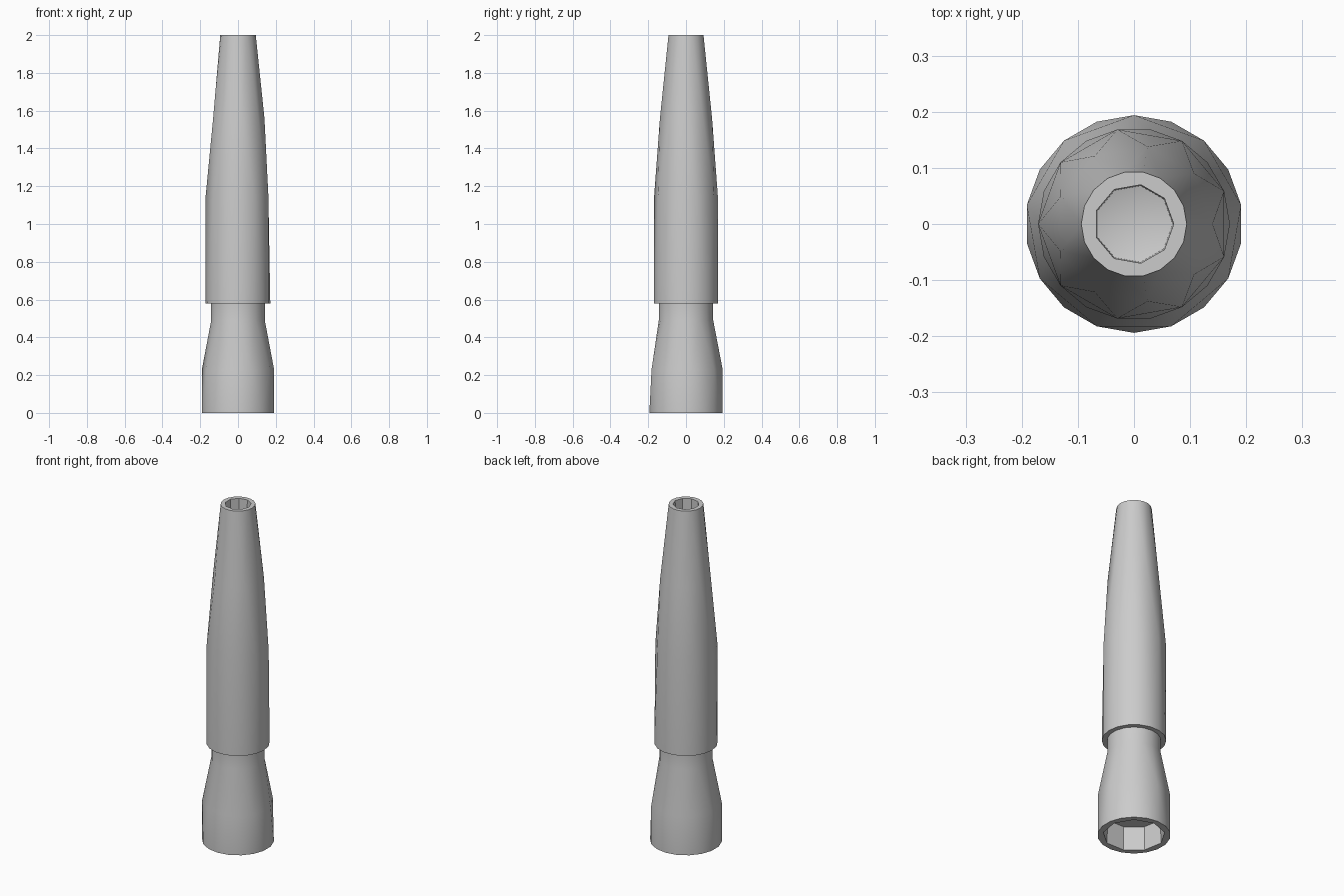
import bpy, bmesh, math

if "Cube" in bpy.data.objects:
    bpy.data.objects.remove(bpy.data.objects["Cube"])


def lathe(name, rings):
    """Stitch rings (radius, z, sides, first angle in degrees) in order.
    Neighbouring rings may have different side counts; 1 side is a tip."""
    bm = bmesh.new()
    loops = []
    for r, z, n, phase in rings:
        angles = [phase + 360 * i / n for i in range(n)]
        loops.append((n, angles, [bm.verts.new((r * math.cos(math.radians(a)),
                                                r * math.sin(math.radians(a)), z)) for a in angles]))
    for (na, aa, va), (nb, ab, vb) in zip(loops, loops[1:]):
        if na == 1 or nb == 1:
            tip, ring, flip = (va[0], vb, False) if na == 1 else (vb[0], va, True)
            for k in range(len(ring)):
                p, q = ring[k], ring[(k + 1) % len(ring)]
                bm.faces.new((p, q, tip) if flip else (tip, q, p))
            continue
        # start the second ring at the vertex nearest to the first ring's start
        off = min(range(nb), key=lambda j: abs((ab[j] - aa[0] + 180) % 360 - 180))
        base = aa[0] + (ab[off] - aa[0] + 180) % 360 - 180
        i = j = 0
        while i < na or j < nb:
            mid_a = aa[0] + 360 * (i + 0.5) / na
            mid_b = base + 360 * (j + 0.5) / nb
            p, q = va[i % na], vb[(j + off) % nb]
            if j >= nb or (i < na and mid_a <= mid_b):
                bm.faces.new((p, va[(i + 1) % na], q))
                i += 1
            else:
                bm.faces.new((p, vb[(j + 1 + off) % nb], q))
                j += 1
    mesh = bpy.data.meshes.new(name)
    bm.to_mesh(mesh)
    bm.free()
    obj = bpy.data.objects.new(name, mesh)
    bpy.context.collection.objects.link(obj)
    bpy.ops.object.select_all(action='DESELECT')
    obj.select_set(True)
    bpy.context.view_layer.objects.active = obj
    bpy.ops.object.shade_smooth_by_angle(angle=math.radians(30))
    return obj


# Hollow foot, tapering into the neck
lathe("foot_and_neck", [
    (0, 0.14, 1, 0),
    (0.162, 0.14, 9, 10),
    (0.165, 0.0, 9, 10),
    (0.194, 0.0, 18, 10),
    (0.194, 0.23, 9, 10),
    (0.144, 0.49, 18, 10),
    (0.144, 0.58, 18, 10),
])

# Tapered barrel with overhanging lip below and a bored top
lathe("barrel", [
    (0.144, 0.58, 18, 10),
    (0.171, 0.58, 18, 0),
    (0.171, 1.15, 9, 20),
    (0.14, 1.56, 9, 0),
    (0.094, 2.0, 18, 0),
    (0.071, 2.0, 9, 0),
    (0.069, 1.9, 9, 0),
    (0, 1.88, 1, 0),
])
